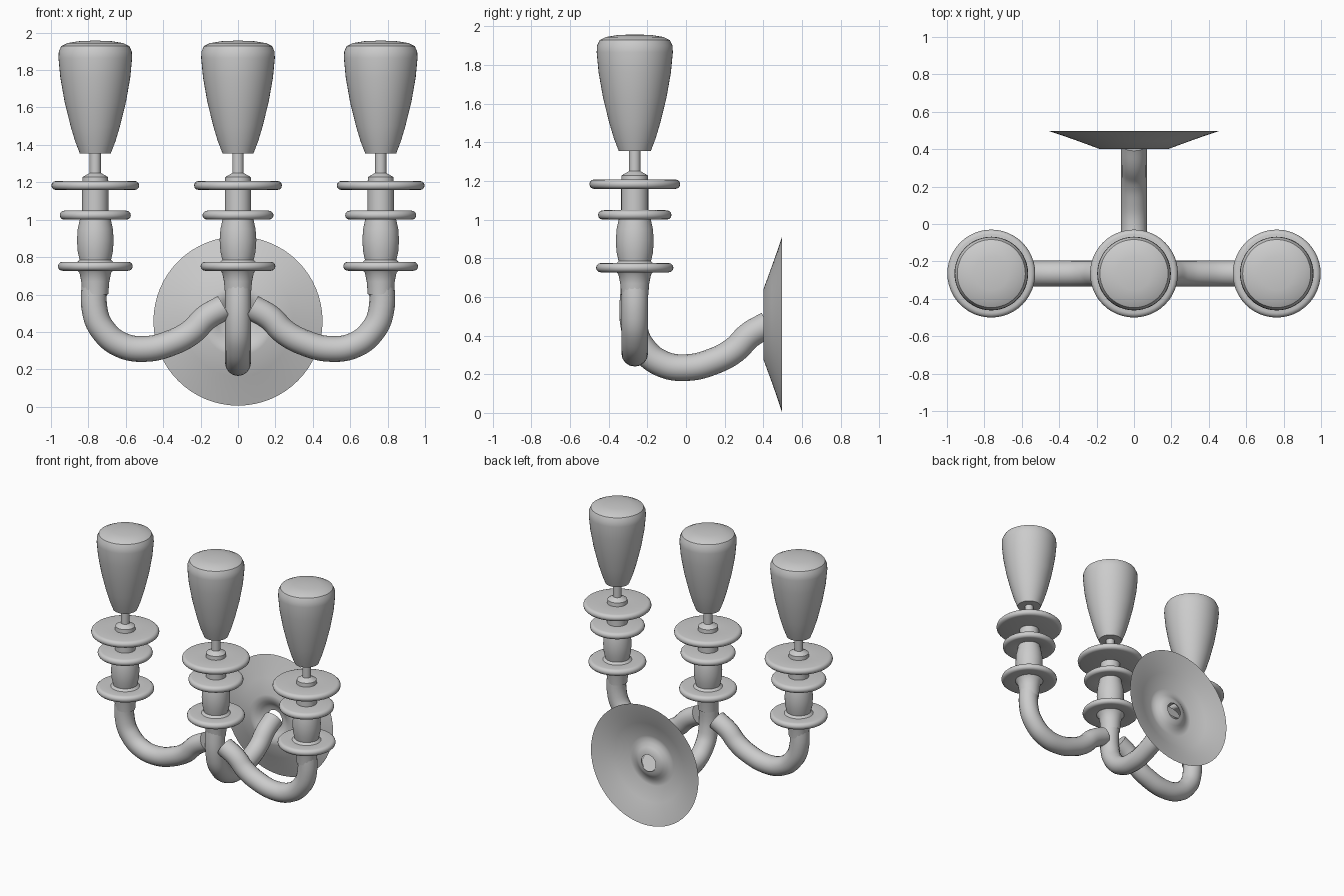
import bpy, bmesh, math
from mathutils import Matrix, Vector

cube = bpy.data.objects.get("Cube")
if cube:
    bpy.data.objects.remove(cube, do_unlink=True)

SPACING, FRONT_Y, TUBE_R = 0.763, -0.265, 0.069

grey = bpy.data.materials.new("plain grey")
grey.use_nodes = True
grey.diffuse_color = (0.6, 0.6, 0.6, 1)
grey.node_tree.nodes["Principled BSDF"].inputs["Base Color"].default_value = (0.6, 0.6, 0.6, 1)


def finish(obj, angle):
    bpy.ops.object.select_all(action='DESELECT')
    obj.select_set(True)
    bpy.context.view_layer.objects.active = obj
    bpy.ops.object.shade_smooth_by_angle(angle=math.radians(angle))


def lathe(name, profile, location, angle=40, steps=48, rotation=None):
    """Spin a (radius, height) profile around z."""
    bm = bmesh.new()
    verts = [bm.verts.new((r, 0, z)) for r, z in profile]
    edges = [bm.edges.new(pair) for pair in zip(verts, verts[1:])]
    bmesh.ops.spin(bm, geom=verts + edges, axis=(0, 0, 1), cent=(0, 0, 0),
                   angle=math.tau, steps=steps, use_merge=False)
    bmesh.ops.remove_doubles(bm, verts=bm.verts, dist=0.0005)
    bmesh.ops.recalc_face_normals(bm, faces=bm.faces)
    if rotation:
        bm.transform(rotation)
    mesh = bpy.data.meshes.new(name)
    bm.to_mesh(mesh)
    bm.free()
    mesh.materials.append(grey)
    obj = bpy.data.objects.new(name, mesh)
    obj.location = location
    bpy.context.collection.objects.link(obj)
    finish(obj, angle)
    return obj


def tube(name, points):
    """Round tube with closed ends along a smooth path."""
    curve = bpy.data.curves.new(name, 'CURVE')
    curve.dimensions = '3D'
    curve.bevel_depth = TUBE_R
    curve.bevel_resolution = 6
    curve.use_fill_caps = True
    spline = curve.splines.new('BEZIER')
    spline.resolution_u = 6
    spline.bezier_points.add(len(points) - 1)
    for knot, p in zip(spline.bezier_points, points):
        knot.co = p
        knot.handle_left_type = knot.handle_right_type = 'AUTO'
    curve.materials.append(grey)
    obj = bpy.data.objects.new(name, curve)
    bpy.context.collection.objects.link(obj)
    bpy.ops.object.select_all(action='DESELECT')
    obj.select_set(True)
    bpy.context.view_layer.objects.active = obj
    bpy.ops.object.convert(target='MESH')
    finish(bpy.context.object, 40)


def disc(radius, z, half=0.024):
    """Profile of a round-edged disc, from its top to its bottom."""
    arc = [math.radians(a) for a in range(90, -91, -30)]
    return [(radius - half + half * math.cos(a), z + half * math.sin(a)) for a in arc]


# Profiles, top to bottom
shade = [(0, 1.958), (0.09, 1.954), (0.15, 1.944), (0.182, 1.928), (0.195, 1.9),
         (0.197, 1.865), (0.187, 1.76), (0.164, 1.63), (0.132, 1.5), (0.108, 1.42),
         (0.083, 1.355), (0, 1.355)]
stem = [(0, 1.36), (0.03, 1.36), (0.03, 1.25), (0.068, 1.228), (0.07, 1.2), (0.07, 1.02)]
baluster = [(0.08, 1.02), (0.083, 1.0), (0.094, 0.95), (0.098, 0.89), (0.094, 0.83),
            (0.084, 0.785), (0.1, 0.77)]
collar = [(0.1, 0.735), (0.084, 0.715), (0.075, 0.67), (0.069, 0.6)]
holder = (stem[:-1] + disc(0.235, 1.183) + [(0.07, 1.158), (0.07, 1.05)]
          + disc(0.19, 1.024) + baluster + disc(0.2, 0.751) + collar)

# Three lamps
for side, x in (("right", -SPACING), ("middle", 0), ("left", SPACING)):
    lathe(side + "_shade", shade, (x, FRONT_Y, 0), 35)
    lathe(side + "_holder", holder, (x, FRONT_Y, 0))

# Arms share one path: (distance inward, height)
path = [(0, 0.72), (0, 0.5), (0.045, 0.405), (0.135, 0.332), (0.265, 0.309),
        (0.415, 0.345), (0.515, 0.4), (0.595, 0.478), (0.69, 0.532)]
for side, s in (("right", -1), ("left", 1)):
    tube(side + "_arm", [(s * (SPACING - d), FRONT_Y, z) for d, z in path])
tube("middle_arm", [(0, FRONT_Y, 0.72)] + [(0, FRONT_Y + d, z - 0.075) for d, z in path[1:]])

# Wall plate: thin dished shell with a dimpled centre, axis turned to -y
plate = [(0.452, 0.0), (0.38, 0.024), (0.295, 0.054), (0.186, 0.094), (0.165, 0.095),
         (0.135, 0.088), (0.11, 0.07), (0.085, 0.056), (0.06, 0.053)]
inside = [(r, z - 0.006) for r, z in reversed(plate[1:])]
lathe("wall_plate", plate + inside + plate[:1], (0, 0.496, 0.458), 50, 64,
      Matrix.Rotation(math.radians(90), 4, 'X'))
